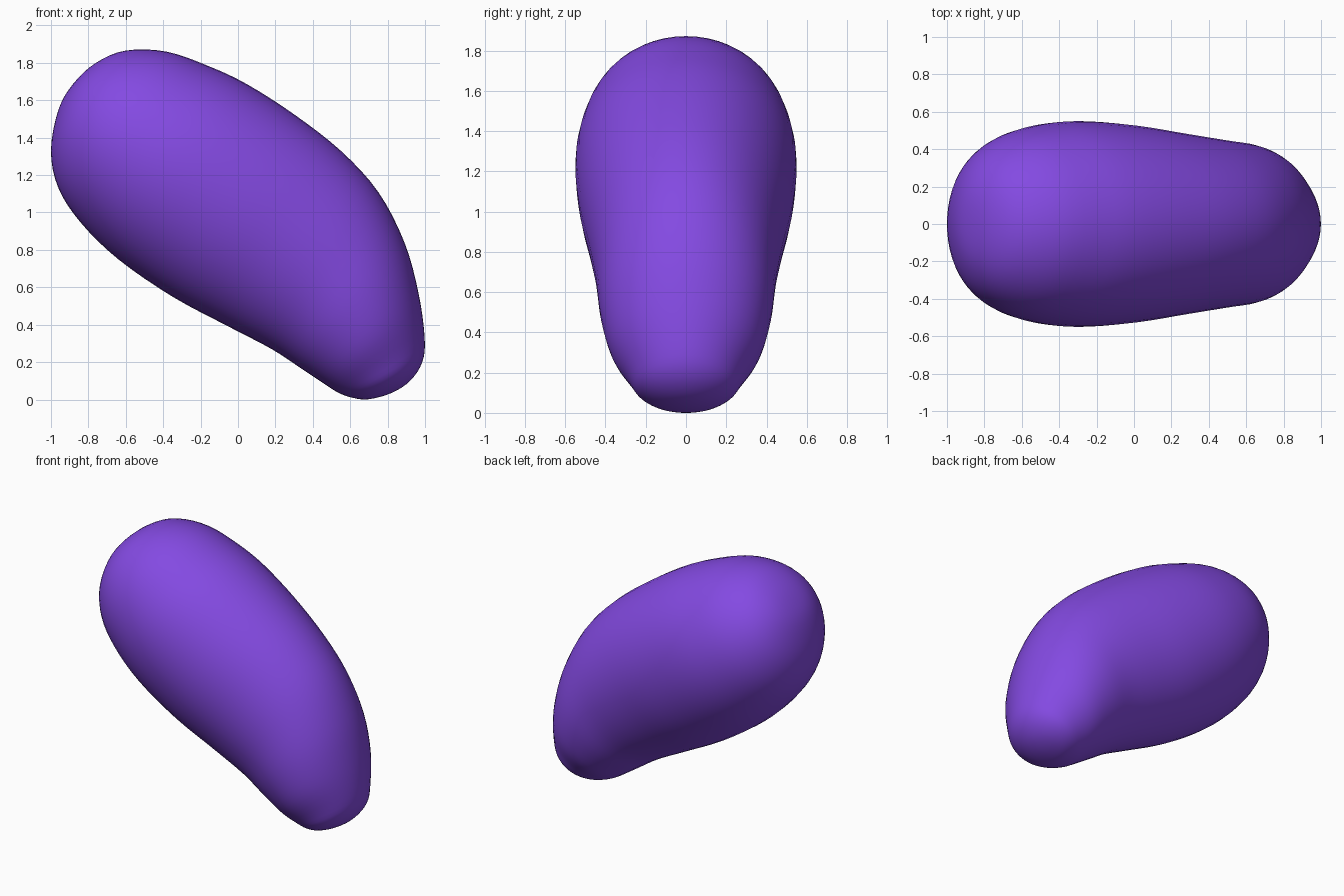
import bpy, bmesh, math

if "Cube" in bpy.data.objects:
    bpy.data.objects.remove(bpy.data.objects["Cube"])

# Cross-sections along the bent body: upper edge x,z / lower edge x,z / half width in y
SECTIONS = [
    (-0.88, 1.69, -0.88, 1.69, 0.0),
    (-0.76, 1.80, -0.96, 1.55, 0.20),
    (-0.60, 1.866, -1.0, 1.33, 0.36),
    (-0.38, 1.86, -0.96, 1.13, 0.47),
    (-0.15, 1.78, -0.84, 0.945, 0.53),
    (0.05, 1.685, -0.64, 0.75, 0.55),
    (0.30, 1.525, -0.35, 0.55, 0.53),
    (0.55, 1.33, -0.05, 0.39, 0.485),
    (0.75, 1.11, 0.18, 0.27, 0.45),
    (0.89, 0.84, 0.34, 0.165, 0.425),
    (0.965, 0.57, 0.46, 0.085, 0.375),
    (0.998, 0.33, 0.54, 0.035, 0.29),
    (0.985, 0.20, 0.62, 0.008, 0.235),
    (0.92, 0.10, 0.70, 0.002, 0.14),
    (0.82, 0.035, 0.82, 0.035, 0.0),
]
SIDES, STEPS = 48, 4


def flipped(s):
    """Section continued through a pole, so the ends come out round."""
    return (s[2], s[3], s[0], s[1], -s[4])


def spline(p, t):
    a, b, c, d = p
    return [0.5 * (2 * q + (r - o) * t + (2 * o - 5 * q + 4 * r - s) * t * t
                   + (3 * q - o - 3 * r + s) * t ** 3)
            for o, q, r, s in zip(a, b, c, d)]


# Smooth interpolation of the sections
keys = [flipped(SECTIONS[1])] + SECTIONS + [flipped(SECTIONS[-2])]
rows = [spline(keys[i:i + 4], k / STEPS)
        for i in range(len(SECTIONS) - 1) for k in range(STEPS)][1:]

# Loft elliptical rings and close both ends with fans
bm = bmesh.new()
first = bm.verts.new((SECTIONS[0][0], 0, SECTIONS[0][1]))
last = bm.verts.new((SECTIONS[-1][0], 0, SECTIONS[-1][1]))
rings = []
for ux, uz, lx, lz, w in rows:
    ring = []
    for j in range(SIDES):
        a = 2 * math.pi * j / SIDES
        c, s = math.cos(a) / 2, math.sin(a)
        ring.append(bm.verts.new(((ux + lx) / 2 + (ux - lx) * c, w * s,
                                  (uz + lz) / 2 + (uz - lz) * c)))
    rings.append(ring)
for j in range(SIDES):
    k = (j + 1) % SIDES
    bm.faces.new((first, rings[0][j], rings[0][k]))
    bm.faces.new((last, rings[-1][k], rings[-1][j]))
    for r, q in zip(rings, rings[1:]):
        bm.faces.new((r[j], q[j], q[k], r[k]))
bmesh.ops.recalc_face_normals(bm, faces=bm.faces)

# Stand on the ground
low = min(v.co.z for v in bm.verts)
for v in bm.verts:
    v.co.z -= low
for f in bm.faces:
    f.smooth = True

mesh = bpy.data.meshes.new("bean_body")
bm.to_mesh(mesh)
bm.free()
purple = bpy.data.materials.new("purple")
purple.diffuse_color = (0.23, 0.068, 0.76, 1)
purple.use_nodes = True
purple.node_tree.nodes["Principled BSDF"].inputs["Base Color"].default_value = purple.diffuse_color
mesh.materials.append(purple)
body = bpy.data.objects.new("bean_body", mesh)
bpy.context.collection.objects.link(body)
